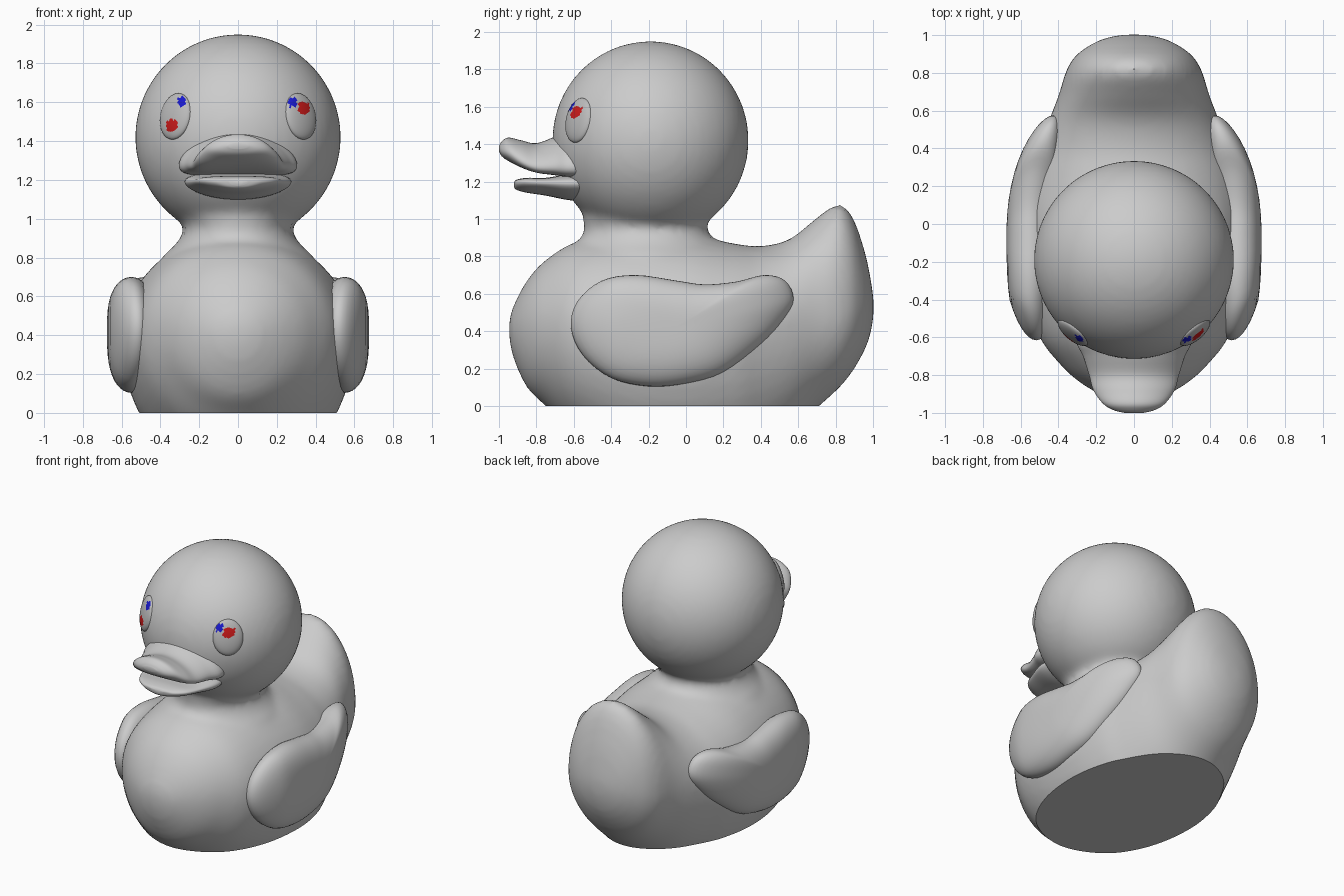
import bpy, bmesh, math
from mathutils import Vector, Matrix

if "Cube" in bpy.data.objects:
    bpy.data.objects.remove(bpy.data.objects["Cube"])

N = 48


def spline(rows, steps=5):
    """Catmull-Rom interpolation of parameter rows."""
    out = []
    for i in range(len(rows) - 1):
        a, b, c, d = (rows[min(max(i + k, 0), len(rows) - 1)] for k in (-1, 0, 1, 2))
        for s in range(steps):
            t = s / steps
            out.append([0.5 * (2 * q + (r - p) * t + (2 * p - 5 * q + 4 * r - u) * t * t
                               + (3 * q - p - 3 * r + u) * t ** 3)
                        for p, q, r, u in zip(a, b, c, d)])
    return out + [list(rows[-1])]


def loft(bm, rings):
    vs = [[bm.verts.new(p) for p in ring] for ring in rings]
    n = len(vs[0])
    for a, b in zip(vs, vs[1:]):
        for i in range(n):
            j = (i + 1) % n
            bm.faces.new((a[i], a[j], b[j], b[i]))
    bm.faces.new(vs[0][::-1])
    bm.faces.new(vs[-1])


def make(name, bm):
    bmesh.ops.recalc_face_normals(bm, faces=bm.faces[:])
    for f in bm.faces:
        f.smooth = True
    me = bpy.data.meshes.new(name)
    bm.to_mesh(me)
    bm.free()
    ob = bpy.data.objects.new(name, me)
    bpy.context.collection.objects.link(ob)
    return ob


ANG = [2 * math.pi * i / N for i in range(N)]

# Body with raised tail: y, centre z, top z, bottom z, half width
body_rows = [
    (-.945, .41, .46, .36, .05), (-.92, .41, .54, .25, .14), (-.85, .41, .67, .10, .27),
    (-.75, .41, .78, 0, .385), (-.58, .40, .88, -.15, .51), (-.3, .38, .93, -.3, .58),
    (0, .38, .92, -.34, .60), (.25, .40, .87, -.32, .56), (.4, .42, .855, -.26, .505),
    (.55, .45, .89, -.16, .45), (.68, .48, .99, -.03, .40), (.78, .5, 1.065, .06, .37),
    (.84, .5, 1.07, .12, .345), (.9, .52, .99, .2, .30), (.96, .53, .81, .31, .21),
    (.992, .53, .65, .41, .12), (1.003, .53, .56, .5, .04)]
bm = bmesh.new()
rings = []
for y, zc, zt, zb, w in spline(body_rows):
    rings.append([(w * math.cos(a), y,
                   zc + math.sin(a) * ((zt - zc) if math.sin(a) > 0 else (zc - zb))) for a in ANG])
loft(bm, rings)

# Neck: z, centre y, y radius, x radius
neck_rows = [(.7, -.2, .45, .44), (.8, -.2, .42, .39), (.87, -.205, .37, .32),
             (.94, -.215, .33, .28), (1.0, -.215, .335, .30), (1.1, -.2, .36, .36), (1.25, -.19, .4, .4)]
loft(bm, [[(rx * math.cos(a), yc + ry * math.sin(a), z) for a in ANG]
          for z, yc, ry, rx in spline(neck_rows)])

# Head
bmesh.ops.create_uvsphere(bm, u_segments=48, v_segments=32, radius=1,
                          matrix=Matrix.Translation((0, -.19, 1.42)) @ Matrix.Diagonal((.53, .525, .53, 1)))

# Fuse the three into one soft skin, then cut the flat base
raw = make("body_and_head", bm)
mod = raw.modifiers.new("fuse", 'REMESH')
mod.mode = 'VOXEL'
mod.voxel_size = 0.025
mod = raw.modifiers.new("soften", 'SMOOTH')
mod.factor = 0.5
mod.iterations = 6
bpy.context.view_layer.update()
fused = bpy.data.meshes.new_from_object(raw.evaluated_get(bpy.context.evaluated_depsgraph_get()))
bpy.data.objects.remove(raw)
bm = bmesh.new()
bm.from_mesh(fused)
cut = bmesh.ops.bisect_plane(bm, geom=bm.verts[:] + bm.edges[:] + bm.faces[:],
                             plane_co=(0, 0, 0), plane_no=(0, 0, 1), clear_inner=True)
bmesh.ops.contextual_create(bm, geom=[e for e in cut['geom_cut'] if isinstance(e, bmesh.types.BMEdge)])
body = make("body_and_head", bm)
body.data.set_sharp_from_angle(angle=math.radians(35))


# Bill halves: y, half width, top z, bottom z, droop of the sides
def bill(name, rows):
    bm = bmesh.new()
    loft(bm, [[(w * math.cos(a), y,
                (zt + zb) / 2 + (zt - zb) / 2 * math.sin(a) - d * math.cos(a) ** 2) for a in ANG]
              for y, w, zt, zb, d in spline(rows)])
    return make(name, bm)


bill("upper_bill", [(-1.0, .05, 1.39, 1.36, 0), (-.985, .11, 1.415, 1.335, .01),
                    (-.95, .165, 1.435, 1.31, .02), (-.88, .215, 1.42, 1.275, .04),
                    (-.8, .238, 1.405, 1.25, .05), (-.7, .27, 1.44, 1.235, .06),
                    (-.62, .305, 1.465, 1.225, .07), (-.5, .29, 1.46, 1.225, .07)])
bill("lower_bill", [(-.92, .05, 1.195, 1.17, -.01), (-.905, .12, 1.21, 1.155, -.01),
                    (-.85, .19, 1.22, 1.14, -.015), (-.75, .235, 1.22, 1.125, -.02),
                    (-.62, .275, 1.24, 1.10, -.02), (-.5, .26, 1.24, 1.10, -.02)])

# Wings: outline in (y, z), domed on both faces and bent around the body
outline = [(-.615, .42), (-.58, .56), (-.45, .67), (-.27, .70), (-.05, .67), (.1, .65), (.27, .665),
           (.42, .70), (.53, .67), (.575, .57), (.52, .46), (.4, .33), (.2, .18), (0, .12),
           (-.2, .105), (-.4, .15), (-.55, .27)]
k = len(outline)
edge = spline([outline[i % k] for i in range(-1, k + 2)], 4)[4:4 + 4 * k]


def wing(name, side):
    rings = []
    for i in range(25):
        t = math.pi * (i + .25) / 24.5 - math.pi / 2
        s = math.cos(t)
        off = math.copysign(.125 * math.sqrt(1 - s ** 3), t)
        ring = []
        for y, z in edge:
            y, z = -.05 + (y + .05) * s, .42 + (z - .42) * s
            x = .55 - .12 * (max(0, y + .05) / .62) ** 2 - .03 * max(0, (-y - .4) / .2)
            ring.append((side * (x + off), y, z))
        rings.append(ring)
    bm = bmesh.new()
    loft(bm, rings)
    return make(name, bm)


wing("right_wing", 1)
wing("left_wing", -1)


# Eyes: flattened domes facing out from the head, with small colour flecks
def colour(name, rgb):
    m = bpy.data.materials.new(name)
    m.diffuse_color = (*rgb, 1)
    m.use_nodes = True
    m.node_tree.nodes["Principled BSDF"].inputs["Base Color"].default_value = m.diffuse_color
    return m


mats = [colour("grey", (.5, .5, .5)), colour("red", (.6, .01, .01)), colour("blue", (.01, .01, .6))]


def eye(name, side, red, blue):
    d = Vector((side * .33, -.393, .11)).normalized()
    rot = d.to_track_quat('Z', 'Y').to_matrix().to_4x4()
    bm = bmesh.new()
    bmesh.ops.create_uvsphere(
        bm, u_segments=32, v_segments=20, radius=1,
        matrix=Matrix.Translation(Vector((0, -.19, 1.42)) + d * .512) @ rot
        @ Matrix.Diagonal((.1, .122, .035, 1)))
    for f in bm.faces:
        c = f.calc_center_median()
        for slot, (x, z), r in ((1, red, .032), (2, blue, .024)):
            if math.hypot(c.x - x, c.z - z) < r and (c - Vector((0, -.19, 1.42))).dot(d) > .512:
                f.material_index = slot
    ob = make(name, bm)
    for m in mats:
        ob.data.materials.append(m)


eye("right_eye", 1, (.34, 1.57), (.28, 1.6))
eye("left_eye", -1, (-.34, 1.48), (-.29, 1.605))
